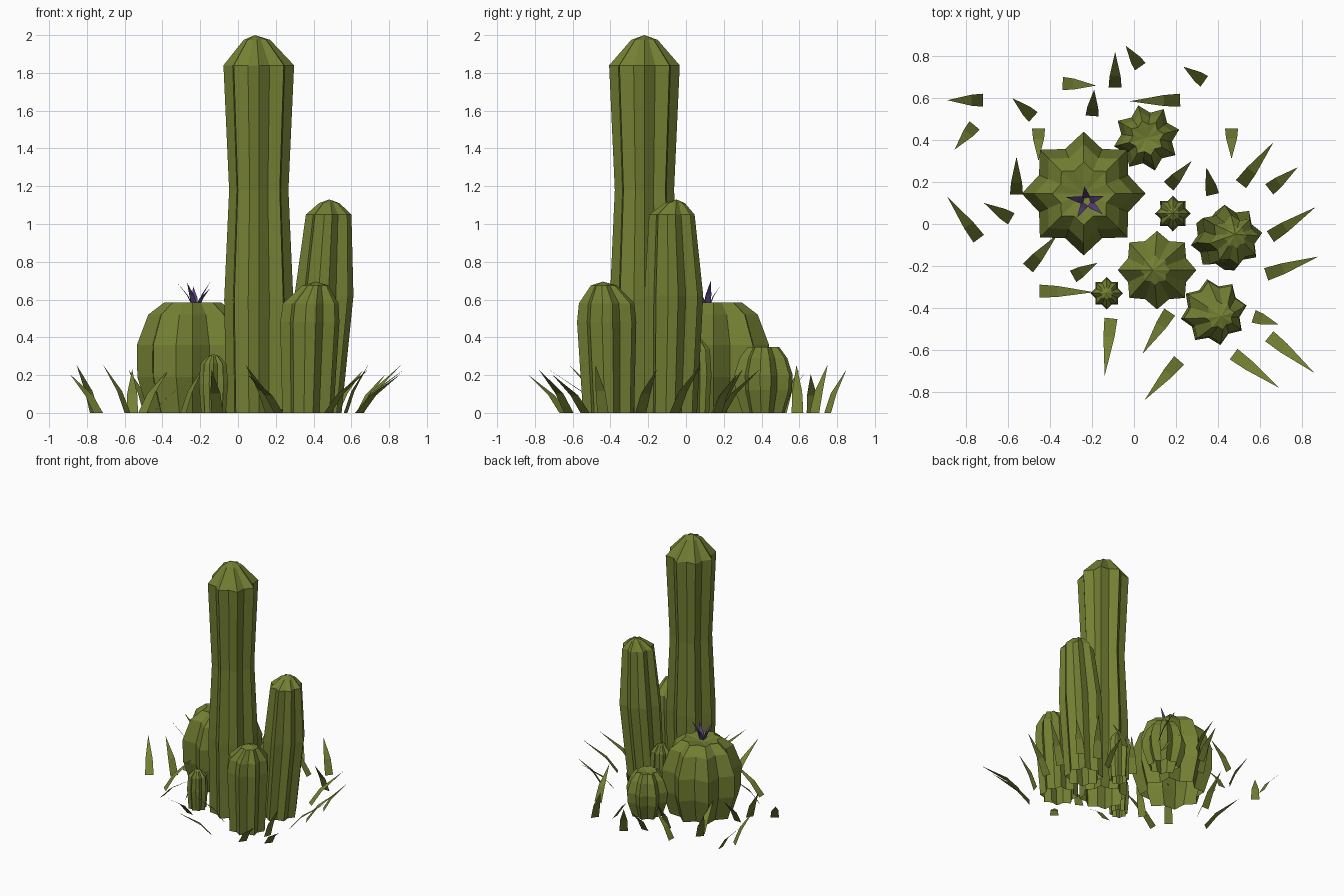
import bpy, bmesh, math
from mathutils import Vector

if "Cube" in bpy.data.objects:
    bpy.data.objects.remove(bpy.data.objects["Cube"])


def material(name, col):
    m = bpy.data.materials.new(name)
    m.diffuse_color = (*col, 1)
    m.use_nodes = True
    m.node_tree.nodes["Principled BSDF"].inputs["Base Color"].default_value = m.diffuse_color
    return m


GREEN = material("cactus green", (0.175, 0.215, 0.033))
PURPLE = material("flower purple", (0.09, 0.045, 0.20))


def finish(bm, name, mat):
    me = bpy.data.meshes.new(name)
    bm.to_mesh(me)
    bm.free()
    me.materials.append(mat)
    ob = bpy.data.objects.new(name, me)
    bpy.context.collection.objects.link(ob)


def cactus(name, rings, apex, valley=0.8, turn=0.0, ribs=8):
    """Ribbed body: rings are (x, y, z, radius), closed by an apex point."""
    bm = bmesh.new()
    n = ribs * 2
    loops = []
    for x, y, z, r in rings:
        loop = []
        for i in range(n):
            a = turn + i * math.tau / n
            rr = r * (valley if i % 2 else 1)
            loop.append(bm.verts.new((x + rr * math.cos(a), y + rr * math.sin(a), z)))
        loops.append(loop)
    for lo, hi in zip(loops, loops[1:]):
        for i in range(n):
            j = (i + 1) % n
            bm.faces.new((lo[i], lo[j], hi[j], hi[i]))
    tip = bm.verts.new(apex)
    for i in range(n):
        bm.faces.new((loops[-1][i], loops[-1][(i + 1) % n], tip))
    finish(bm, name, GREEN)


def blade(bm, base, tip, width, mid_out=0.32, mid_up=0.45):
    """Flat bent leaf, square at the base and pointed at the tip."""
    base, tip = Vector(base), Vector(tip)
    d = tip - base
    side = Vector((-d.y, d.x, 0)).normalized() * width / 2
    mid = base + Vector((d.x * mid_out, d.y * mid_out, d.z * mid_up))
    a, b = bm.verts.new(base - side), bm.verts.new(base + side)
    c, e = bm.verts.new(mid + side * 0.85), bm.verts.new(mid - side * 0.85)
    t = bm.verts.new(tip)
    bm.faces.new((a, b, c, e))
    bm.faces.new((e, c, t))


# Tall column
X, Y = 0.11, -0.22
cactus("tall_cactus", [(X, Y, 0, 0.172), (X, Y, 0.6, 0.183), (X, Y, 1.18, 0.157),
                       (X, Y, 1.84, 0.187), (X - .01, Y, 1.975, 0.07)], (0.09, Y, 2.0))

# Leaning column
cactus("leaning_cactus", [(0.41, -0.08, 0, 0.14), (0.455, -0.065, 0.62, 0.158),
                          (0.48, -0.075, 1.05, 0.122), (0.483, -0.06, 1.11, 0.055)],
       (0.483, -0.05, 1.13), 0.78, 0.15)

# Front column
cactus("front_cactus", [(0.37, -0.41, 0, 0.138), (0.38, -0.42, 0.48, 0.16),
                        (0.385, -0.42, 0.58, 0.15), (0.41, -0.435, 0.675, 0.07)],
       (0.415, -0.44, 0.695), 0.78, 0.2)

# Barrel with a dipped crown
X, Y = -0.24, 0.145
cactus("barrel_cactus", [(X, Y, 0, 0.235), (X, Y, 0.19, 0.293), (X, Y, 0.36, 0.295),
                         (X, Y, 0.52, 0.235), (X, Y, 0.585, 0.15)], (X, Y, 0.56), 0.78)

# Back barrel
X, Y = 0.06, 0.41
cactus("back_barrel_cactus", [(X, Y, 0, 0.115), (X, Y, 0.12, 0.155), (X, Y, 0.2, 0.16),
                              (X, Y, 0.29, 0.13), (X, Y, 0.35, 0.085)],
       (X, Y, 0.335), 0.76, 0.25)

# Two small sprouts
for name, x, y, h, r in (("small_front_cactus", -0.13, -0.33, 0.31, 0.077),
                         ("small_back_cactus", 0.185, 0.05, 0.40, 0.085)):
    cactus(name, [(x, y, 0, r * 0.85), (x, y, h * 0.5, r), (x, y, h * 0.84, r * 0.9),
                  (x, y, h * 0.97, r * 0.4)], (x, y, h), 0.76)

# Flower on the barrel
bm = bmesh.new()
for deg, reach, h in ((170, 0.10, 0.69), (100, 0.07, 0.67), (15, 0.085, 0.70),
                      (240, 0.09, 0.69), (320, 0.10, 0.66)):
    a = math.radians(deg)
    c, s = math.cos(a), math.sin(a)
    fx, fy = -0.225, 0.11
    blade(bm, (fx + .015 * c, fy + .015 * s, 0.565), (fx + reach * c, fy + reach * s, h), 0.035)
finish(bm, "flower", PURPLE)

# Ground leaves: base x, base y, tip x, tip y
LEAVES = [
    (-.09, .65, -.09, .82), (.03, .75, -.04, .85), (.335, .68, .235, .75), (-.34, .67, -.18, .66),
    (-.2, .515, -.19, .64), (.22, .59, -.02, .585), (-.72, .59, -.89, .59), (-.48, .51, -.58, .6),
    (-.76, .47, -.855, .355), (-.455, .455, -.455, .30), (-.56, .14, -.56, .32),
    (-.585, .025, -.715, .10), (-.74, -.07, -.89, .13), (-.505, -.21, -.365, -.05),
    (-.29, -.25, -.175, -.185), (-.45, -.32, -.19, -.325), (-.11, -.45, -.14, -.725),
    (.17, -.42, .04, -.62), (.215, -.65, .05, -.84), (.475, -.62, .69, -.78),
    (.57, -.44, .69, -.48), (.645, -.535, .86, -.71), (.63, -.24, .88, -.155),
    (.65, -.06, .865, .08), (.645, .165, .78, .27), (.51, .19, .665, .39),
    (.465, .455, .465, .31), (.375, .14, .345, .27), (.165, .18, .275, .30)]
bm = bmesh.new()
for i, (bx, by, tx, ty) in enumerate(LEAVES):
    blade(bm, (bx, by, 0), (tx, ty, 0.23 + 0.025 * ((i % 3) - 1)), 0.062)
finish(bm, "ground_leaves", GREEN)
